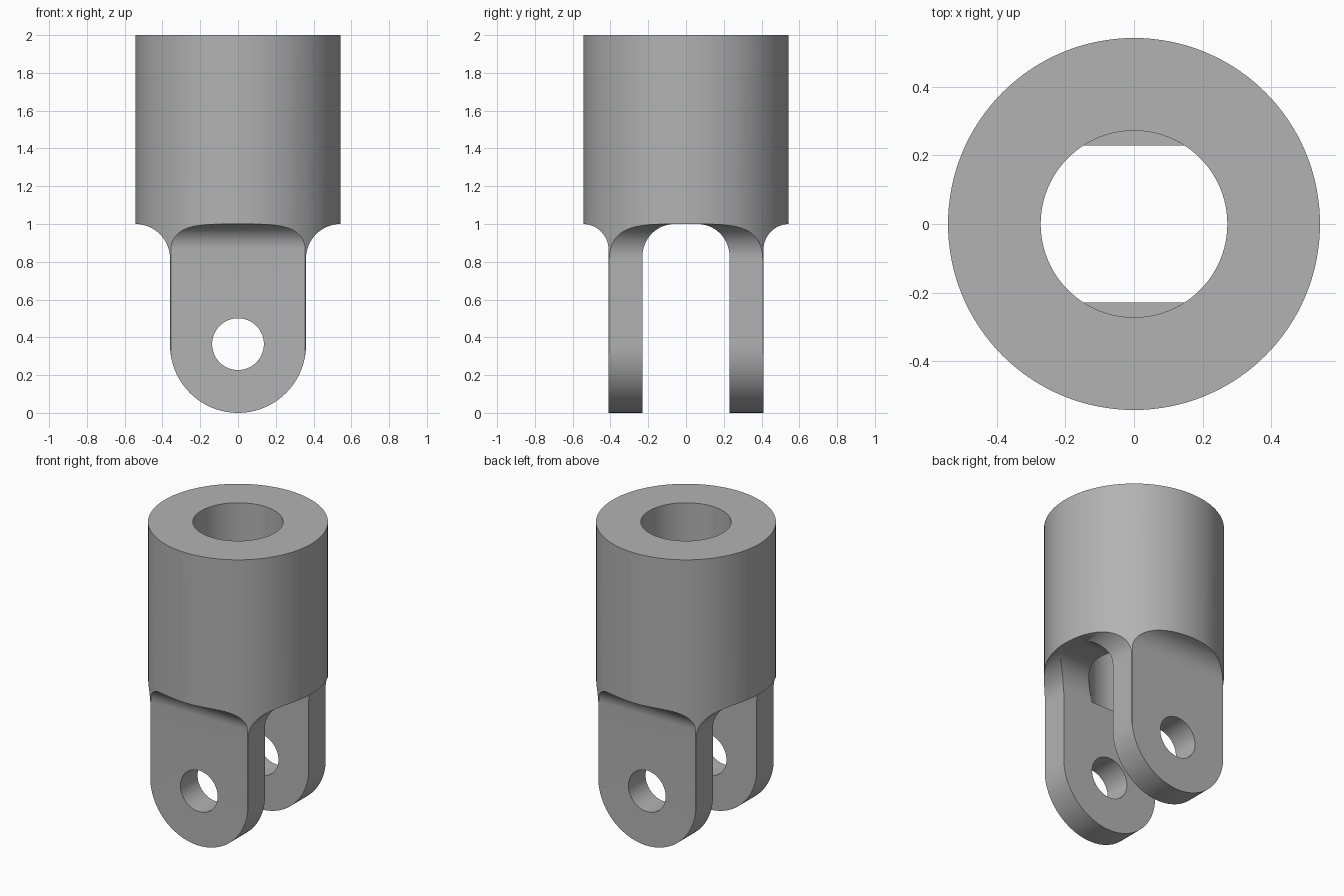
import bpy, bmesh
from math import sin, cos, pi, radians
from mathutils import Matrix

if "Cube" in bpy.data.objects:
    bpy.data.objects.remove(bpy.data.objects["Cube"], do_unlink=True)

R = 0.543          # outer radius of the socket
LEG_X = 0.36       # half width and tip radius of a fork leg
LEG_Y = 0.41       # outer face of a fork leg
SLOT = 0.23        # half gap between the legs
SHOULDER = 1.0     # underside of the socket

steel = bpy.data.materials.new("plain_grey")
steel.use_nodes = True
grey = (0.45, 0.45, 0.45, 1)
steel.diffuse_color = grey
steel.node_tree.nodes["Principled BSDF"].inputs["Base Color"].default_value = grey


def link(name, bm):
    bmesh.ops.recalc_face_normals(bm, faces=bm.faces)
    mesh = bpy.data.meshes.new(name)
    bm.to_mesh(mesh)
    bm.free()
    mesh.materials.append(steel)
    ob = bpy.data.objects.new(name, mesh)
    bpy.context.collection.objects.link(ob)
    return ob


def cylinder(name, r, z0, z1, segments, along_y=False, height=0):
    bm = bmesh.new()
    bmesh.ops.create_cone(bm, cap_ends=True, segments=segments, radius1=r, radius2=r, depth=z1 - z0)
    if along_y:
        bmesh.ops.rotate(bm, matrix=Matrix.Rotation(pi / 2, 3, 'X'), verts=bm.verts)
        bmesh.ops.translate(bm, vec=(0, 0, height), verts=bm.verts)
    else:
        bmesh.ops.translate(bm, vec=(0, 0, (z0 + z1) / 2), verts=bm.verts)
    return link(name, bm)


def arc(cx, cz, r, a0, a1, n=16):
    angles = [radians(a0 + (a1 - a0) * i / n) for i in range(n + 1)]
    return [(cx + r * cos(a), cz + r * sin(a)) for a in angles]


def prism(name, half, along_x=False):
    """Mirror a half profile (bottom to top, positive side) and extrude it."""
    outline = half + [(-u, z) for u, z in reversed(half) if u > 1e-5]
    bm = bmesh.new()
    verts = [bm.verts.new((-1, u, z) if along_x else (u, -1, z)) for u, z in outline]
    face = bm.faces.new(verts)
    moved = bmesh.ops.extrude_face_region(bm, geom=[face])["geom"]
    bmesh.ops.translate(bm, vec=(2, 0, 0) if along_x else (0, 2, 0),
                        verts=[v for v in moved if isinstance(v, bmesh.types.BMVert)])
    return link(name, bm)


def combine(ob, tool, operation):
    mod = ob.modifiers.new(operation.title(), 'BOOLEAN')
    mod.operation, mod.solver, mod.object = operation, 'EXACT', tool
    bpy.context.view_layer.objects.active = ob
    bpy.ops.object.modifier_apply(modifier=mod.name)
    bpy.data.objects.remove(tool, do_unlink=True)


# Solid round bar
clevis = cylinder("clevis_fork", R, 0, 2, 128)

# Front outline: rounded leg tip, straight sides, filleted shoulders
fillet = R - LEG_X
front = (arc(0, LEG_X, LEG_X, -90, 0, 24)
         + arc(R, SHOULDER - fillet, fillet, 180, 90)
         + [(0.7, SHOULDER), (0.7, 2.1)])
combine(clevis, prism("front_outline", front), 'INTERSECT')

# Side outline: flat outer leg faces, filleted shoulders
fillet = R + 0.003 - LEG_Y
side = ([(LEG_Y, -0.1)]
        + arc(LEG_Y + fillet, SHOULDER - fillet, fillet, 180, 90)
        + [(0.7, SHOULDER), (0.7, 2.1)])
combine(clevis, prism("side_outline", side, True), 'INTERSECT')

# Slot between the legs, with a rounded top
round_r = 0.17
slot = [(SLOT, -0.2)] + arc(SLOT - round_r, SHOULDER - round_r, round_r, 0, 90)
combine(clevis, prism("slot", slot, True), 'DIFFERENCE')

# Rod bore from the top and pin hole across the legs
combine(clevis, cylinder("bore", 0.2725, 0.84, 2.2, 96), 'DIFFERENCE')
combine(clevis, cylinder("pin_hole", 0.137, -1, 1, 64, True, 0.364), 'DIFFERENCE')

bpy.ops.object.select_all(action='DESELECT')
clevis.select_set(True)
bpy.context.view_layer.objects.active = clevis
bpy.ops.object.shade_smooth_by_angle(angle=radians(30))
